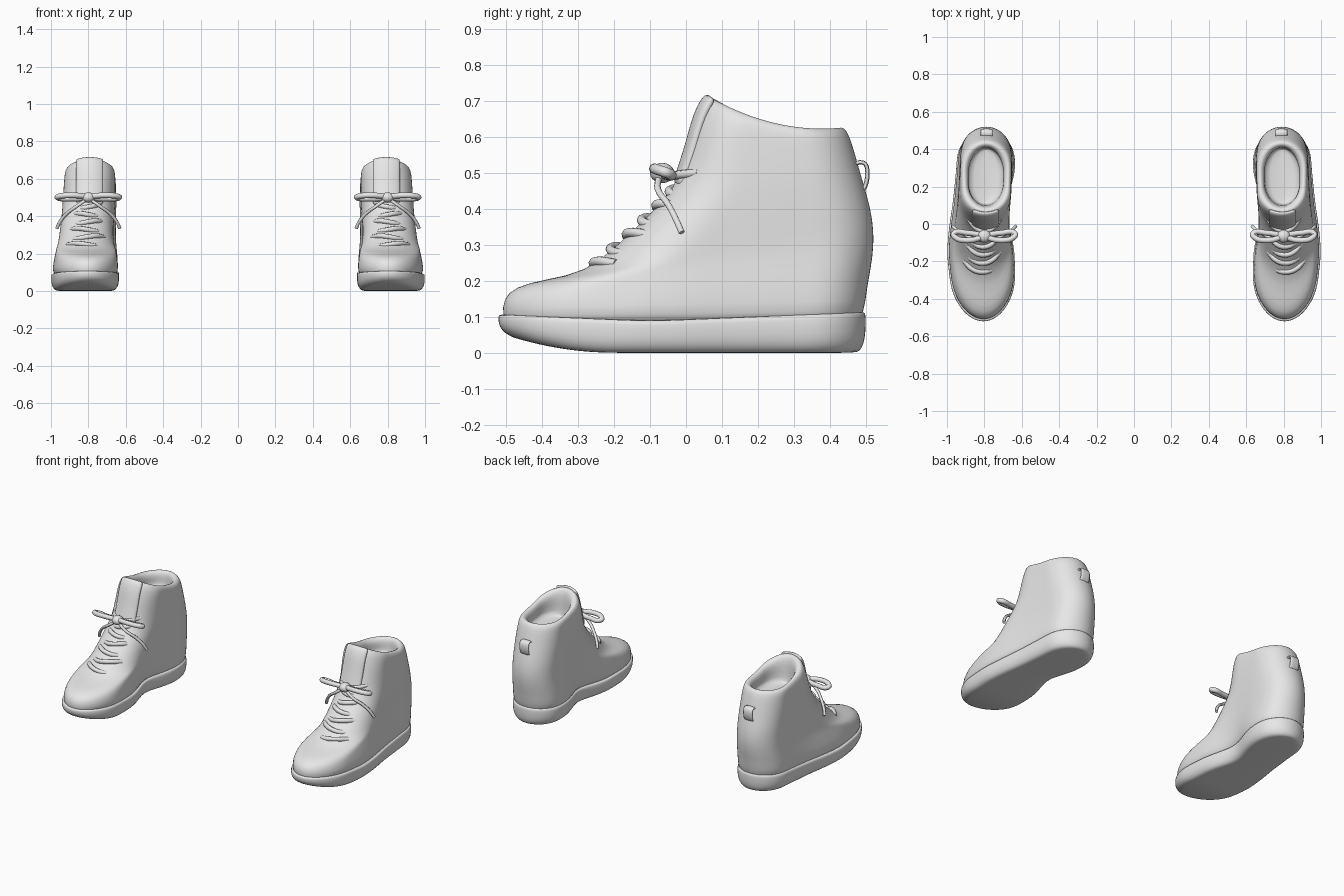
import bpy, bmesh, math

if "Cube" in bpy.data.objects:
    bpy.data.objects.remove(bpy.data.objects["Cube"])

N = 48  # points around each ring
grey = bpy.data.materials.new("plain_grey")
grey.diffuse_color = (0.8, 0.8, 0.8, 1)
grey.use_nodes = True
grey.node_tree.nodes["Principled BSDF"].inputs["Base Color"].default_value = grey.diffuse_color


def interp(table, t):
    """Linear lookup; each row is (key, value, ...)."""
    if t <= table[0][0]:
        return table[0][1:]
    for a, b in zip(table, table[1:]):
        if t <= b[0]:
            f = (t - a[0]) / (b[0] - a[0])
            return tuple(p + (q - p) * f for p, q in zip(a[1:], b[1:]))
    return table[-1][1:]


# plan of one shoe: y, inner x, outer x
PLAN = [(-.52, .65, .96), (-.3, .635, .985), (-.15, .638, 1.001), (0, .66, .987),
        (.1, .662, .97), (.3, .635, .95), (.52, .64, .94)]


def ring(yf, yb, rf, rb, inset, zfun, pinch=0.0):
    """Closed outline with a rounded nose (rf) and rounded heel (rb)."""
    pts = []
    for i in range(N):
        a = 2 * math.pi * i / N
        y = yf + (yb - yf) * (1 - math.cos(a)) / 2
        z = zfun(y)
        f = min(1, max(0, (z - .1) / .57))
        xi, xo = interp(PLAN, y)
        xi, xo = xi + (.657 - xi) * f + inset, xo + (.924 - xo) * f - inset
        xi += pinch * math.exp(-((y - .08) / .1) ** 2)
        cap = 1
        if y - yf < rf:
            cap *= math.sqrt(max(0, 1 - (1 - (y - yf) / rf) ** 2))
        if yb - y < rb:
            cap *= math.sqrt(max(0, 1 - (1 - (yb - y) / rb) ** 2))
        side = 0 if i in (0, N // 2) else (1 if i < N // 2 else -1)
        pts.append(((xi + xo) / 2 + side * cap * (xo - xi) / 2, y, z))
    return pts


def finish(ob, subdiv=0, angle=50):
    """Material, smooth shading and the matching shoe on the other side."""
    ob.data.materials.clear()
    ob.data.materials.append(grey)
    bpy.ops.object.select_all(action='DESELECT')
    ob.select_set(True)
    bpy.context.view_layer.objects.active = ob
    bpy.ops.object.shade_smooth_by_angle(angle=math.radians(angle))
    if subdiv:
        m = ob.modifiers.new("smooth", 'SUBSURF')
        m.levels = m.render_levels = subdiv
    ob.modifiers.new("pair", 'MIRROR').use_mirror_merge = False


def mesh_object(name, bm):
    bmesh.ops.recalc_face_normals(bm, faces=bm.faces)
    me = bpy.data.meshes.new(name)
    bm.to_mesh(me)
    bm.free()
    ob = bpy.data.objects.new(name, me)
    bpy.context.collection.objects.link(ob)
    return ob


def loft(name, rings):
    bm = bmesh.new()
    rows = [[bm.verts.new(p) for p in r] for r in rings]
    for a, b in zip(rows, rows[1:]):
        for i in range(N):
            j = (i + 1) % N
            bm.faces.new((a[i], a[j], b[j], b[i]))
    for r in (rows[0], rows[-1]):  # close both ends with strips
        for i in range(N // 2):
            q = [r[i], r[i + 1], r[N - i - 1], r[(N - i) % N]]
            bm.faces.new(list(dict.fromkeys(q)))
    finish(mesh_object(name, bm), 1, 180)


def plate(name, grid, thickness):
    """Padded sheet through a grid of points."""
    bm = bmesh.new()
    rows = [[bm.verts.new(p) for p in r] for r in grid]
    for a, b in zip(rows, rows[1:]):
        for i in range(len(a) - 1):
            bm.faces.new((a[i], a[i + 1], b[i + 1], b[i]))
    ob = mesh_object(name, bm)
    m = ob.modifiers.new("padding", 'SOLIDIFY')
    m.thickness, m.offset = thickness, 0
    finish(ob, 1, 180)


def tube(name, pts, radius):
    cu = bpy.data.curves.new(name, 'CURVE')
    cu.dimensions = '3D'
    cu.resolution_u = 5
    cu.bevel_depth, cu.bevel_resolution = radius, 2
    cu.use_fill_caps = True
    sp = cu.splines.new('BEZIER')
    sp.bezier_points.add(len(pts) - 1)
    for b, p in zip(sp.bezier_points, pts):
        b.co = p
        b.handle_left_type = b.handle_right_type = 'AUTO'
    ob = bpy.data.objects.new(name, cu)
    bpy.context.collection.objects.link(ob)
    bpy.ops.object.select_all(action='DESELECT')
    ob.select_set(True)
    bpy.context.view_layer.objects.active = ob
    bpy.ops.object.convert(target='MESH')
    finish(bpy.context.object)


# sole: toe spring at the front, pinched under the arch
def sole_z(t):
    def z(y):
        low = .001 + .55 * max(0, -.2 - y) ** 2 + .8 * max(0, y - .42) ** 2
        top = interp([(-.52, .108), (-.1, .09), (.5, .115)], y)[0]
        return low + (top - low) * t
    return z


loft("sole", [ring(-.522 + i * 1.2, .5 - i * .7, .22, .15, i, sole_z(t), .03)
              for i, t in ((.045, 0), (.024, 0), (.007, .2), (0, .5), (0, .9), (.003, 1), (.03, 1))])

# upper: front y, front z, back y, back z, nose radius, inset
UPPER = [(-.49, .06, .47, .07, .22, .02), (-.512, .105, .496, .112, .22, .004),
         (-.508, .15, .503, .18, .22, .005), (-.478, .184, .515, .24, .23, .008),
         (-.39, .205, .521, .29, .25, .010), (-.28, .224, .522, .34, .27, .010),
         (-.19, .30, .513, .40, .25, .006), (-.10, .385, .499, .45, .21, .003),
         (-.03, .46, .484, .50, .18, 0), (0, .55, .470, .55, .15, 0),
         (.025, .64, .458, .59, .13, 0), (.048, .70, .447, .617, .125, .002),
         (.068, .714, .432, .630, .125, .016),                       # rim
         (.088, .70, .414, .618, .125, .036), (.10, .65, .408, .59, .12, .044),
         (.10, .57, .408, .55, .12, .044), (.11, .535, .40, .53, .12, .05)]  # lining
PINCH = (.04, .026, .014, .006)


def slope(yf, zf, yb, zb):
    sag = .03 * max(0, min(1, (zf - .56) / .14))

    def z(y):
        u = (y - yf) / (yb - yf)
        return zf + (zb - zf) * u - sag * 4 * u * (1 - u)
    return z


loft("upper", [ring(yf, yb, rf, .14, ins, slope(yf, zf, yb, zb), PINCH[k] if k < 4 else 0)
               for k, (yf, zf, yb, zb, rf, ins) in enumerate(UPPER)])

FRONT = [(r[1], r[0]) for r in UPPER[4:12]]  # throat line: z -> y


def throat(z):
    return interp(FRONT, z)[0]


# tongue: curved padded plate rising at the front of the ankle
plate("tongue", [[(.793 + x, throat(z) + .002 + 3.4 * x * x + (.012 if k == 7 else 0),
                   z + .008 - 2 * x * x) for x in (i * .018 for i in range(-4, 5))]
                 for k, z in ((k, .46 + .25 * k / 7) for k in range(8))], .022)

# lace rows, gently alternating in slant
for k in range(6):
    z = .245 + .04 * k
    y, w = throat(z) + .006, .098 - .005 * k
    s, cx = .008 * (-1) ** k, .812 - .002 * k
    tube("lace_row", [(cx - w, y + .056, z - .006 - s), (cx - w * .55, y + .008, z + .002 - s),
                      (cx, y - .008, z + .004), (cx + w * .55, y + .008, z + .002 + s),
                      (cx + w, y + .056, z - .006 + s)], .0135)

# bow: knot, two loops, two hanging ends
bpy.ops.mesh.primitive_uv_sphere_add(segments=16, ring_count=10, location=(.80, -.066, .50))
knot = bpy.context.object
knot.name = "bow_knot"
knot.scale = (.036, .034, .028)
bpy.ops.object.transform_apply(location=True, rotation=True, scale=True)
finish(knot)
for s in (-1, 1):
    tube("bow_loop", [(.80 + s * x, y, z) for x, y, z in
                      ((.01, -.072, .506), (.09, -.088, .512), (.158, -.07, .506),
                       (.165, -.052, .50), (.09, -.048, .494), (.01, -.06, .497))], .015)
    tube("lace_end", [(.80 + s * x, y, z) for x, y, z in
                      ((.01, -.075, .49), (.06, -.078, .455), (.12, -.048, .41),
                       (.155, -.025, .365), (.168, -.012, .335))], .009)
    tube("ankle_lace", [(.80 + s * x, y, z) for x, y, z in
                        ((0, -.045, .49), (.05, -.02, .495), (.09, .035, .50))], .012)

# heel pull loop: one wide strap
plate("heel_pull_loop", [[(.788 + x, y, z) for x in (-.034, 0, .034)] for y, z in
                         ((.462, .522), (.482, .532), (.500, .528), (.505, .505),
                          (.502, .475), (.494, .453), (.478, .446))], .013)
